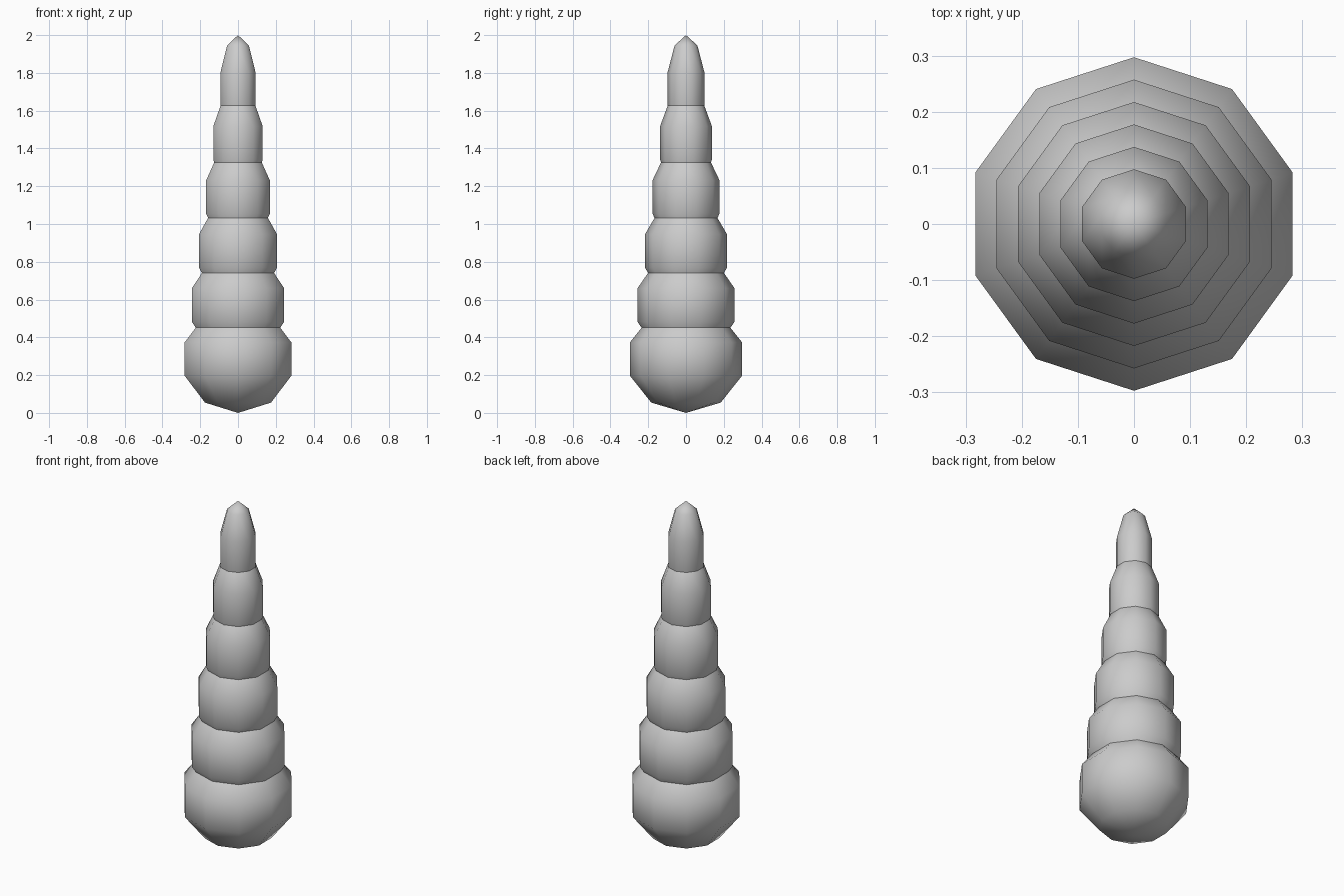
import bpy

cube = bpy.data.objects.get("Cube")
if cube:
    bpy.data.objects.remove(cube, do_unlink=True)

# One plain grey for every segment
grey = bpy.data.materials.new("light grey")
grey.use_nodes = True
colour = (0.6, 0.6, 0.6, 1)
grey.diffuse_color = colour
grey.node_tree.nodes["Principled BSDF"].inputs["Base Color"].default_value = colour

COUNT = 6
HALF_HEIGHT = 0.285
SPACING = (2 - 2 * HALF_HEIGHT) / (COUNT - 1)

# Overlapping low-poly spheres, narrowing evenly to the tip
for i in range(COUNT):
    width = 0.3125 - 0.042 * i
    bpy.ops.mesh.primitive_uv_sphere_add(
        segments=10, ring_count=5, radius=1,
        location=(0, 0, HALF_HEIGHT + SPACING * i))
    segment = bpy.context.object
    segment.name = f"horn_segment_{i + 1}"
    segment.scale = (width, width, HALF_HEIGHT)
    bpy.ops.object.transform_apply(location=False, rotation=False, scale=True)
    bpy.ops.object.shade_smooth()
    segment.data.materials.append(grey)
